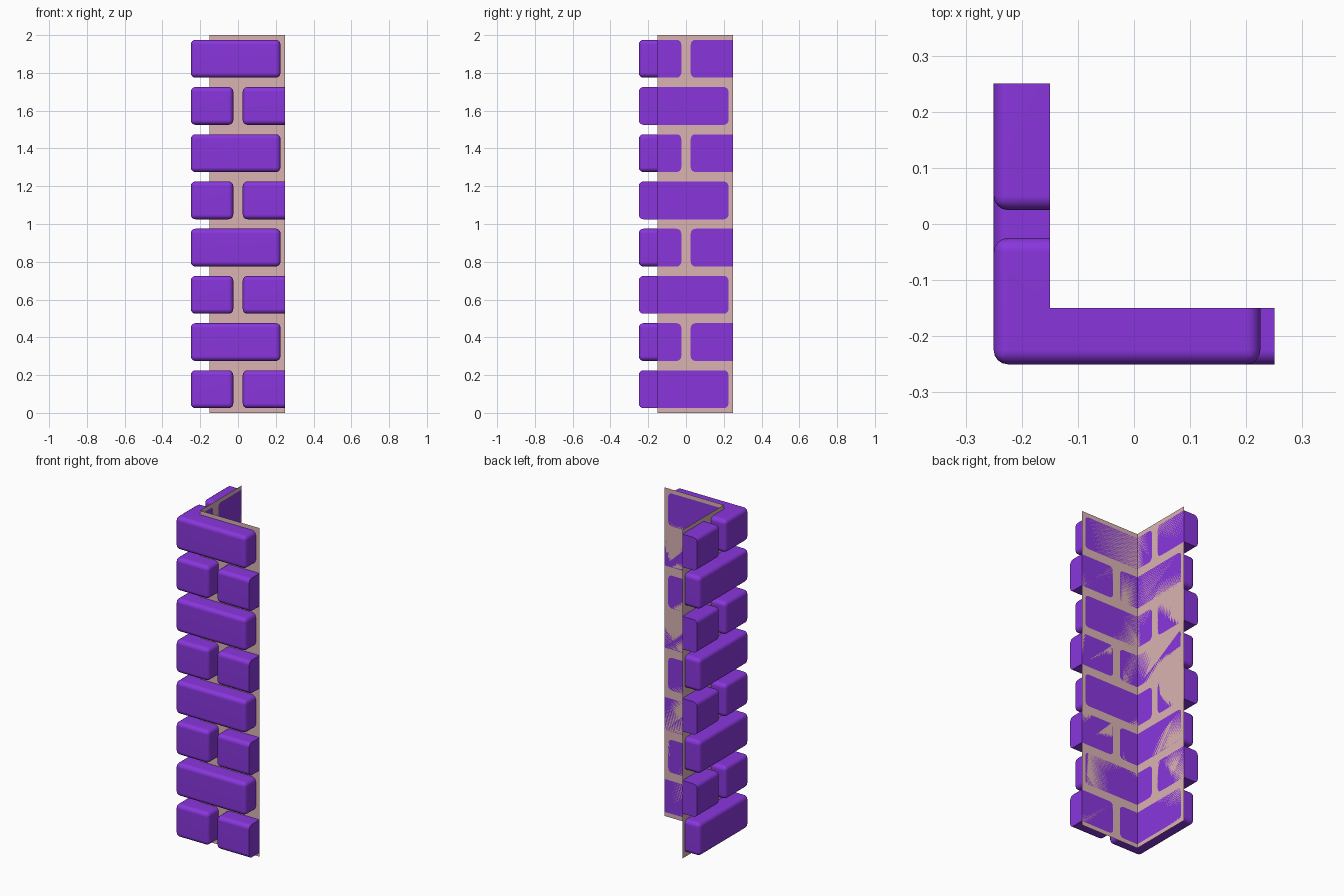
import bpy, bmesh, math

if "Cube" in bpy.data.objects:
    bpy.data.objects.remove(bpy.data.objects["Cube"])

WALL = -0.15      # inner plane of the corner sheet
OUT = -0.25       # outer face of the bricks
END = 0.25        # cut end of the corner
ROW = 0.25        # height of one course
GAP = 0.025       # half of a mortar joint


def material(name, rgb):
    m = bpy.data.materials.new(name)
    m.diffuse_color = (*rgb, 1.0)
    m.use_nodes = True
    m.node_tree.nodes["Principled BSDF"].inputs["Base Color"].default_value = m.diffuse_color
    return m


brick_mat = material("brick_paint", (0.25, 0.037, 0.72))
wall_mat = material("mortar", (0.71, 0.45, 0.45))


def add_object(name, bm, mat):
    me = bpy.data.meshes.new(name)
    bm.to_mesh(me)
    bm.free()
    me.materials.append(mat)
    ob = bpy.data.objects.new(name, me)
    bpy.context.collection.objects.link(ob)
    return ob


def same(edge, axis, value):
    return all(abs(v.co[axis] - value) < 1e-5 for v in edge.verts)


def brick_stack(name, profile, row, swap):
    """Extruded plan outline, rounded on exposed edges, repeated every second course."""
    z0, z1 = row * ROW + GAP, (row + 1) * ROW - GAP
    pts = [(y, x) for x, y in profile] if swap else profile
    bm = bmesh.new()
    base = bm.faces.new([bm.verts.new((x, y, z0)) for x, y in pts])
    top = bmesh.ops.extrude_face_region(bm, geom=[base])["geom"]
    for v in top:
        if isinstance(v, bmesh.types.BMVert):
            v.co.z = z1
    bmesh.ops.recalc_face_normals(bm, faces=bm.faces[:])

    # keep edges against the sheet and at the cut ends sharp
    def sharp(e):
        for a in (0, 1):
            if same(e, a, END):
                return True
            if same(e, a, WALL) and all(v.co[1 - a] > WALL - 1e-5 for v in e.verts):
                return True
        return False

    rounded = [e for e in bm.edges if not sharp(e)]
    bmesh.ops.bevel(bm, geom=rounded, offset=0.025, segments=4,
                    profile=0.5, affect='EDGES')
    bmesh.ops.recalc_face_normals(bm, faces=bm.faces[:])
    ob = add_object(name, bm, brick_mat)
    bpy.ops.object.select_all(action='DESELECT')
    ob.select_set(True)
    bpy.context.view_layer.objects.active = ob
    bpy.ops.object.shade_smooth_by_angle(angle=math.radians(40))
    arr = ob.modifiers.new("courses", 'ARRAY')
    arr.count = 4
    arr.use_relative_offset = False
    arr.use_constant_offset = True
    arr.constant_offset_displace = (0, 0, 2 * ROW)
    wn = ob.modifiers.new("flat_faces", 'WEIGHTED_NORMAL')
    wn.keep_sharp = True


# L-shaped corner brick: long arm along x, short arm along y
corner = [(OUT, OUT), (0.225, OUT), (0.225, WALL),
          (WALL, WALL), (WALL, -GAP), (OUT, -GAP)]
# brick beside the short arm, cut flat at the end
filler = [(OUT, GAP), (WALL, GAP), (WALL, END), (OUT, END)]

# Alternate courses swap the long and short arms
for row, label in ((0, "lower"), (1, "upper")):
    brick_stack(label + "_corner_bricks", corner, row, swap=(row == 0))
    brick_stack(label + "_end_bricks", filler, row, swap=(row == 0))

# Thin folded mortar sheet behind the bricks
bm = bmesh.new()
cols = [[bm.verts.new((x, y, z)) for z in (0, 2)]
        for x, y in ((WALL, END), (WALL, WALL), (END, WALL))]
for a, b in zip(cols, cols[1:]):
    bm.faces.new((a[0], b[0], b[1], a[1]))
add_object("mortar_sheet", bm, wall_mat)
